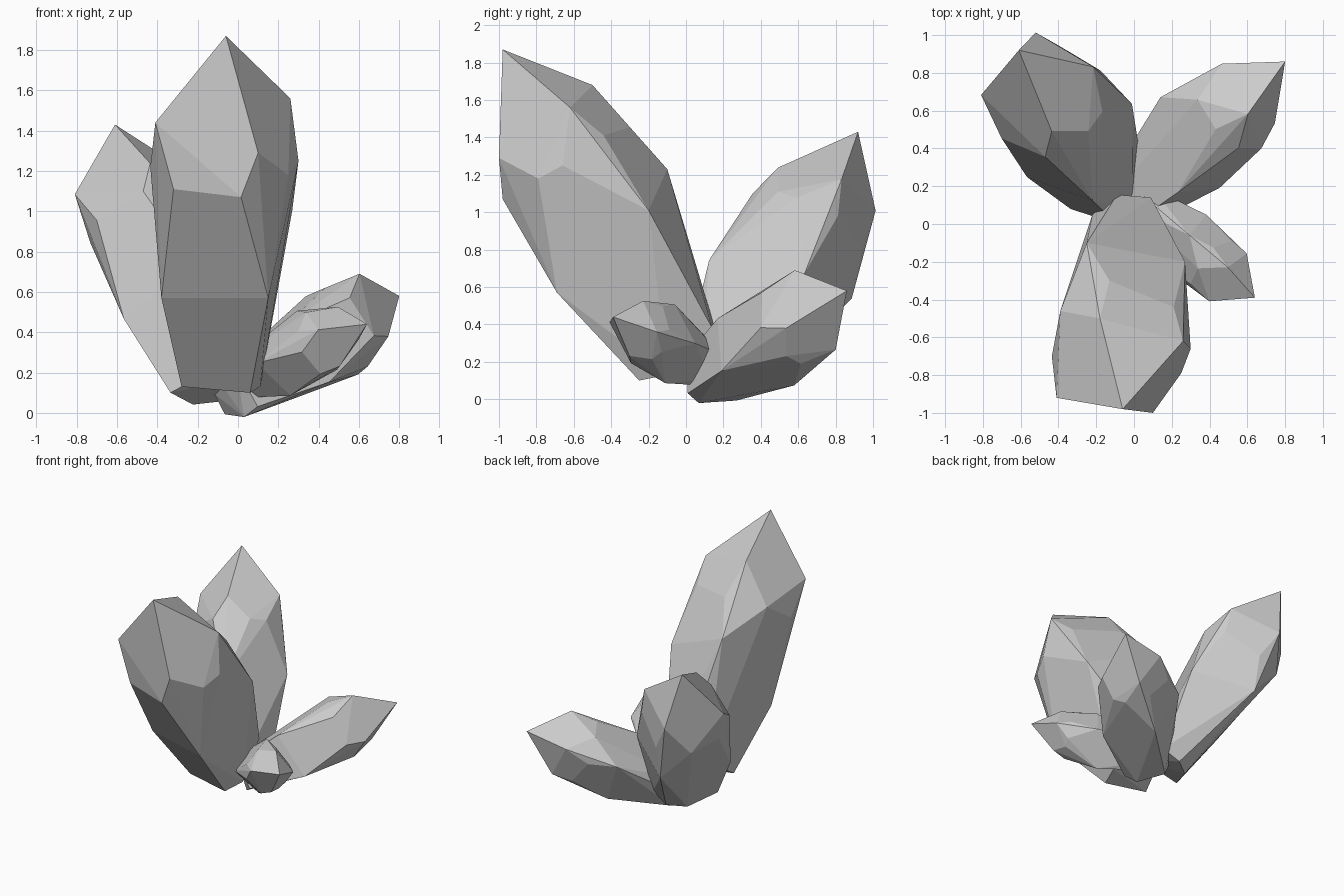
import bpy, bmesh, math
from mathutils import Vector, Matrix

if "Cube" in bpy.data.objects:
    bpy.data.objects.remove(bpy.data.objects["Cube"])

# Key corners of the large crystal; the same gem shape is reused for all four
GEM = [
    (-.06, -.98, 1.87),                                            # tip
    (-.41, -.92, 1.44), (.10, -1.0, 1.29), (.26, -.62, 1.56), (-.18, -.50, 1.68),   # crown
    (.015, -.98, 1.07), (-.32, -.90, 1.11), (.25, -.79, 1.18), (.30, -.66, 1.25),   # girdle
    (.21, -.44, 1.41), (-.13, -.30, 1.455), (-.39, -.46, 1.38), (-.435, -.70, 1.22),
    (-.25, -.10, 1.23), (.27, -.20, 1.01), (.15, -.69, .57), (-.38, -.53, .57),     # body
    (-.28, -.20, .13), (.06, -.25, .10), (.11, -.10, .13),         # root
    (.09, .14, .38), (-.09, .155, .38), (-.22, .05, .30),
]


def frame(tip, base, roll):
    """Uniformly scaled frame running from base to tip, turned towards roll."""
    tip, base, roll = Vector(tip), Vector(base), Vector(roll)
    length = (tip - base).length
    z = (tip - base).normalized()
    x = (roll - z * roll.dot(z)).normalized()
    y = z.cross(x)
    rot = Matrix((x, y, z)).transposed().to_4x4()
    return Matrix.Translation(base) @ rot @ Matrix.Scale(length, 4)


# tip, root centre and roll direction of each crystal
CRYSTALS = {
    "large_front_crystal": ((-.06, -.98, 1.87), (-.06, -.05, .24), (.68, .72, -.43)),
    "tall_back_left_crystal": ((-.61, .92, 1.43), (-.13, .20, .13), (.78, -.06, -.42)),
    "low_back_right_crystal": ((.80, .86, .58), (-.02, .125, .09), (-.31, .03, -.65)),
    "small_right_crystal": ((.64, -.39, .44), (.03, .10, .19), (.04, .47, -.105)),
}
to_local = frame(*CRYSTALS["large_front_crystal"]).inverted()

# Wrap each placed set of corners in a faceted convex shell
for name, placing in CRYSTALS.items():
    matrix = frame(*placing) @ to_local
    bm = bmesh.new()
    for co in GEM:
        bm.verts.new(matrix @ Vector(co))
    bmesh.ops.convex_hull(bm, input=bm.verts[:])
    bmesh.ops.delete(bm, geom=[v for v in bm.verts if not v.link_faces], context='VERTS')
    bmesh.ops.dissolve_limit(bm, angle_limit=math.radians(5),
                             verts=bm.verts[:], edges=bm.edges[:])
    bmesh.ops.recalc_face_normals(bm, faces=bm.faces[:])
    mesh = bpy.data.meshes.new(name)
    bm.to_mesh(mesh)
    bm.free()
    bpy.context.collection.objects.link(bpy.data.objects.new(name, mesh))
